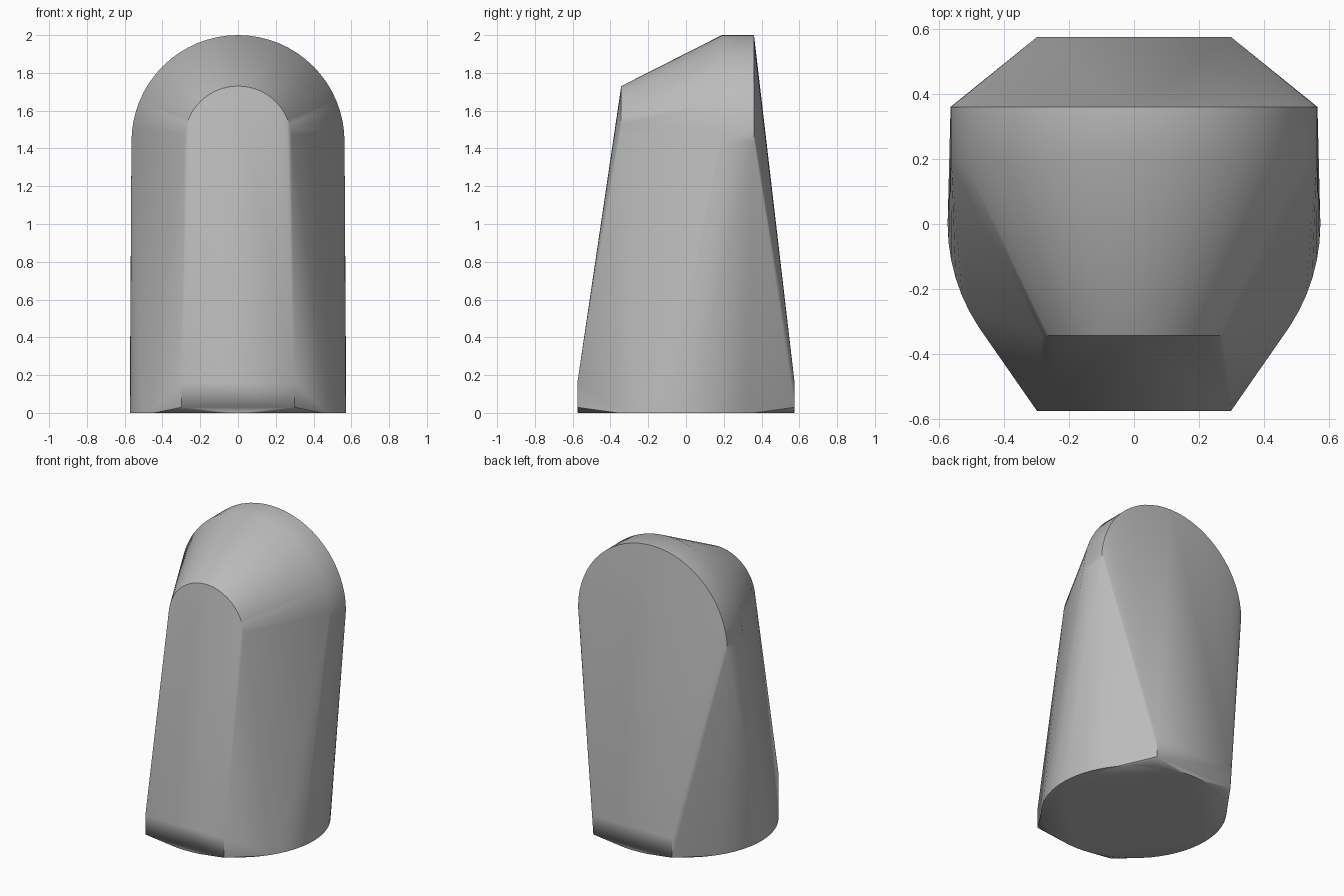
import bpy, bmesh
from math import sin, cos, pi

cube = bpy.data.objects.get("Cube")
if cube:
    bpy.data.objects.remove(cube, do_unlink=True)

# Plain grey material
grey = bpy.data.materials.new("plain_grey")
grey.use_nodes = True
colour = (0.5, 0.5, 0.5, 1)
grey.diffuse_color = colour
grey.node_tree.nodes["Principled BSDF"].inputs["Base Color"].default_value = colour


def arch(y, radius, centre_z, steps=32):
    """Half circle standing upright at depth y."""
    return [(radius * cos(pi * i / steps), y, centre_z + radius * sin(pi * i / steps))
            for i in range(steps + 1)]


points = []

# Round base
SIDES = 64
R = 0.573
points += [(R * cos(2 * pi * i / SIDES), R * sin(2 * pi * i / SIDES), 0) for i in range(SIDES)]

# Upright corner edges at the front and back of the foot
points += [(x, y, z) for x in (-0.298, 0.298) for y in (-0.575, 0.575) for z in (0.03, 0.16)]

# Small front arch, and the large arch that forms the crown
points += arch(-0.343, 0.284, 1.446)
points += arch(0.19, 0.564, 1.436)
points += arch(0.36, 0.564, 1.436)

# Wrap one skin around all the sections
bm = bmesh.new()
for p in points:
    bm.verts.new(p)
hull = bmesh.ops.convex_hull(bm, input=bm.verts[:])
loose = {g for g in hull["geom_interior"] + hull["geom_unused"]
         if isinstance(g, bmesh.types.BMVert)}
bmesh.ops.delete(bm, geom=list(loose), context='VERTS')
bmesh.ops.dissolve_limit(bm, angle_limit=0.002, verts=bm.verts[:], edges=bm.edges[:])
bmesh.ops.recalc_face_normals(bm, faces=bm.faces[:])

mesh = bpy.data.meshes.new("arched_body")
bm.to_mesh(mesh)
bm.free()
mesh.materials.append(grey)
body = bpy.data.objects.new("arched_body", mesh)
bpy.context.collection.objects.link(body)

# Smooth curves, crisp rims
bpy.ops.object.select_all(action='DESELECT')
body.select_set(True)
bpy.context.view_layer.objects.active = body
bpy.ops.object.shade_smooth_by_angle(angle=pi / 6)
